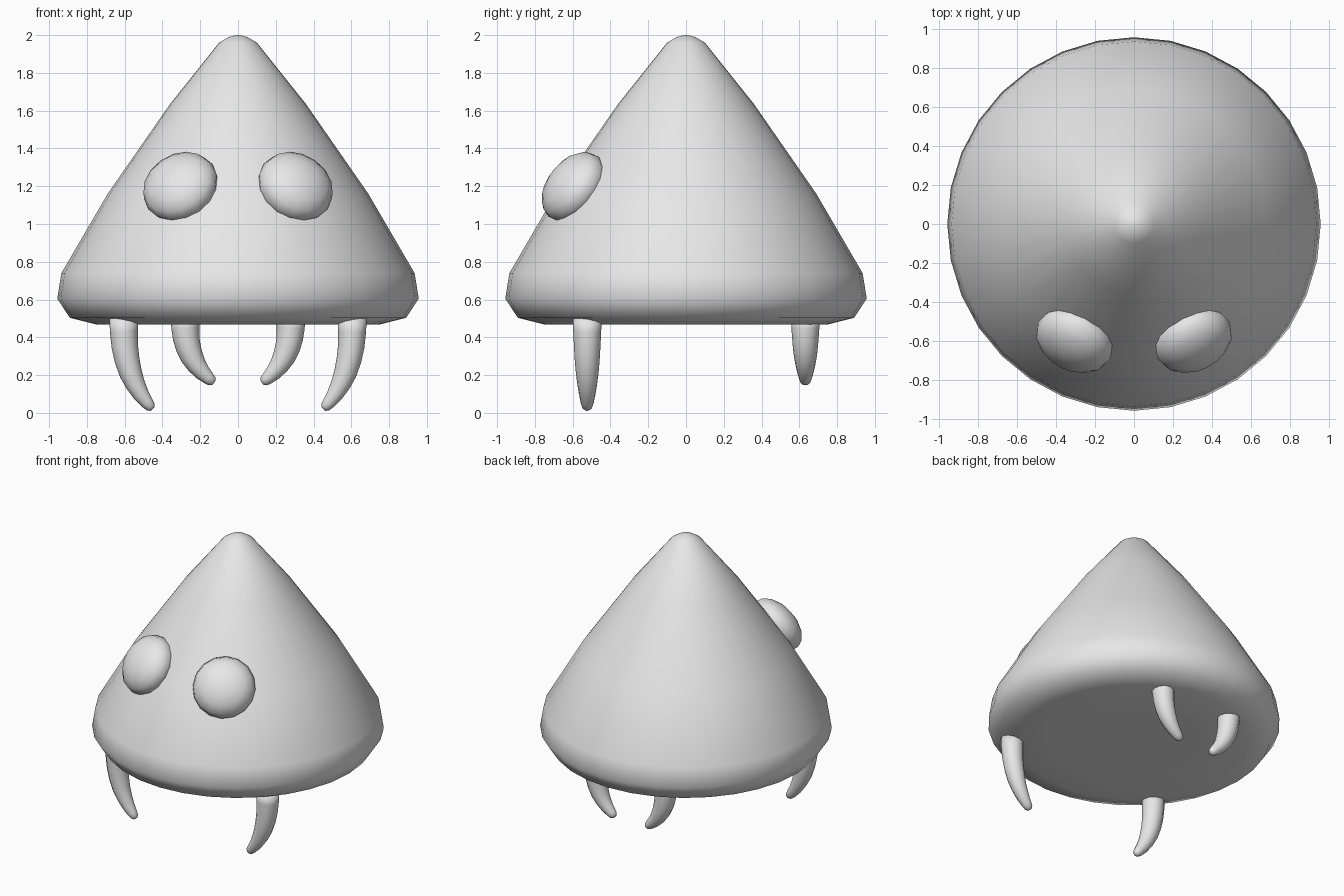
import bpy, bmesh, math
from mathutils import Vector, Matrix

if "Cube" in bpy.data.objects:
    bpy.data.objects.remove(bpy.data.objects["Cube"])

mat = bpy.data.materials.new("light grey")
mat.diffuse_color = (0.8, 0.8, 0.8, 1)
mat.use_nodes = True
mat.node_tree.nodes["Principled BSDF"].inputs["Base Color"].default_value = mat.diffuse_color


def finish(name, bm):
    bmesh.ops.recalc_face_normals(bm, faces=bm.faces[:])
    for f in bm.faces:
        f.smooth = True
    me = bpy.data.meshes.new(name)
    bm.to_mesh(me)
    bm.free()
    me.materials.append(mat)
    ob = bpy.data.objects.new(name, me)
    bpy.context.collection.objects.link(ob)
    return ob


def skin(bm, rings):
    """Join rings of vertices into a closed tube with capped ends."""
    n = len(rings[0])
    for a, b in zip(rings, rings[1:]):
        for i in range(n):
            j = (i + 1) % n
            bm.faces.new((a[i], a[j], b[j], b[i]))
    bm.faces.new(rings[0])
    bm.faces.new(rings[-1])


def ring(bm, centre, u, v, r, n):
    return [bm.verts.new(centre + r * (math.cos(2 * math.pi * i / n) * u
                                       + math.sin(2 * math.pi * i / n) * v))
            for i in range(n)]


X, Y, Z = Vector((1, 0, 0)), Vector((0, 1, 0)), Vector((0, 0, 1))

# Cone body with a rounded tip and a flat underside
profile = [(0.01, 2.0), (0.05, 1.99), (0.10, 1.96), (0.36, 1.635), (0.69, 1.16),
           (0.935, 0.74), (0.957, 0.605), (0.89, 0.503), (0.75, 0.468), (0.45, 0.468)]
bm = bmesh.new()
skin(bm, [ring(bm, Z * z, X, Y, r, 32) for r, z in profile])
finish("body", bm)

# Flattened eyes lying on the slope
for side, s in (("left", -1), ("right", 1)):
    bm = bmesh.new()
    bmesh.ops.create_uvsphere(bm, u_segments=16, v_segments=8, radius=1)
    normal = Vector((s * 0.37, -0.73, 0.57))
    place = (Matrix.Translation((s * 0.305, -0.595, 1.197))
             @ normal.to_track_quat('Z', 'Y').to_matrix().to_4x4()
             @ Matrix.Diagonal((0.208, 0.208, 0.128, 1)))
    bmesh.ops.transform(bm, matrix=place, verts=bm.verts[:])
    finish(side + "_eye", bm)

# Curved, tapering legs: inward offset, height, radius
path = [(0.0, 0.50, 0.076), (0.001, 0.43, 0.074), (0.006, 0.35, 0.070),
        (0.018, 0.28, 0.066), (0.037, 0.21, 0.060), (0.062, 0.15, 0.052),
        (0.093, 0.095, 0.043), (0.125, 0.052, 0.034), (0.143, 0.031, 0.027),
        (0.153, 0.020, 0.014)]


def leg(name, s, x, y, squash):
    pts = [Vector((s * (x - dx), y, 0.5 - (0.5 - z) * squash)) for dx, z, r in path]
    bm = bmesh.new()
    rings = []
    for i, p in enumerate(pts):
        d = (pts[min(i + 1, len(pts) - 1)] - pts[max(i - 1, 0)]).normalized()
        if i == 0:
            d = -Z
        rings.append(ring(bm, p, Y.cross(d), Y, path[i][2], 12))
    skin(bm, rings)
    finish(name, bm)


for side, s in (("left", -1), ("right", 1)):
    leg("front_leg_" + side, s, 0.605, -0.523, 1.0)
    leg("back_leg_" + side, s, 0.28, 0.632, 0.71)
